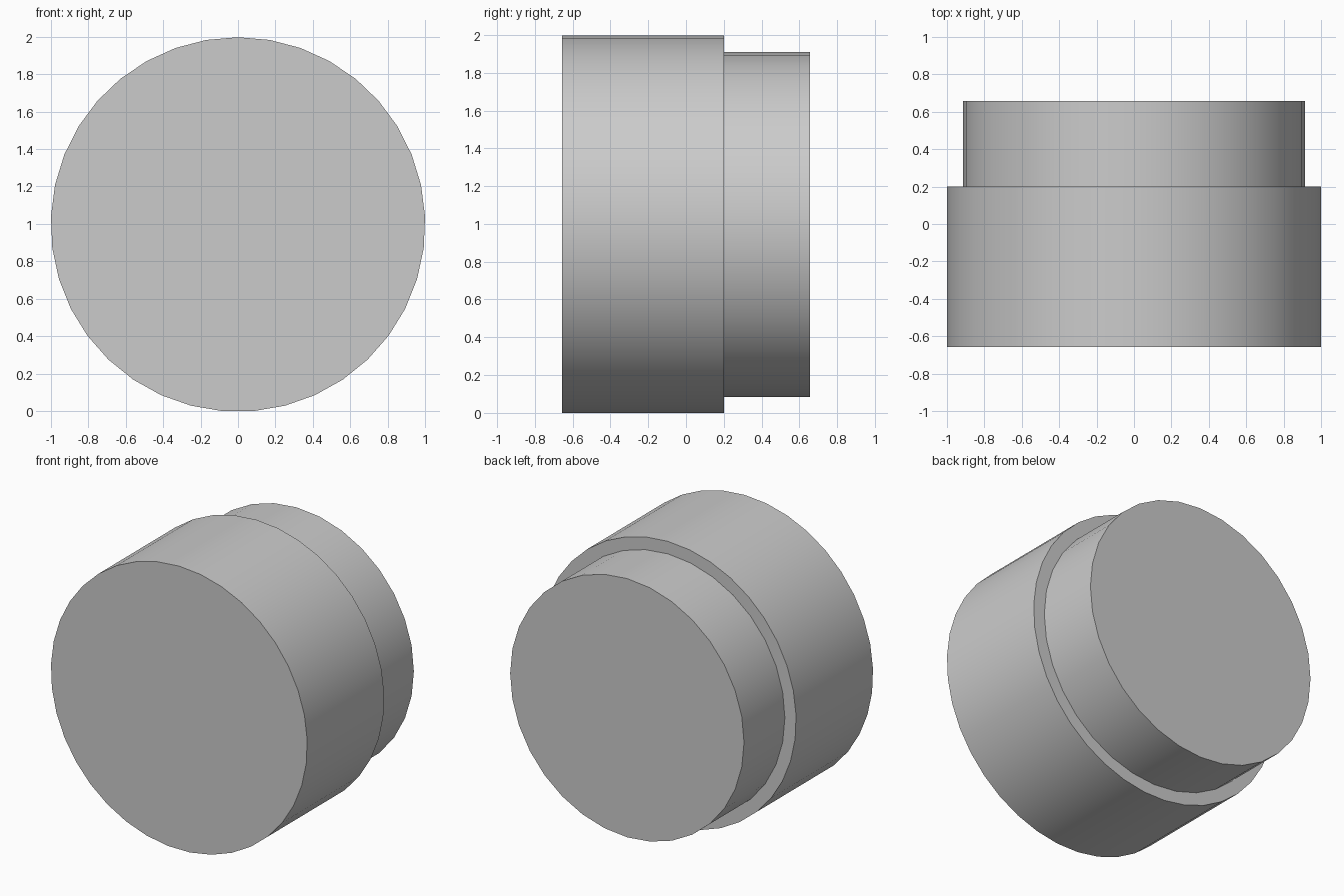
import bpy
import math

old = bpy.data.objects.get("Cube")
if old:
    bpy.data.objects.remove(old, do_unlink=True)

AXIS_Z = 0.997  # height of the shared horizontal axis

grey = bpy.data.materials.new("plain_grey")
grey.use_nodes = True
colour = (0.6, 0.6, 0.6, 1.0)
grey.diffuse_color = colour
grey.node_tree.nodes["Principled BSDF"].inputs["Base Color"].default_value = colour


def drum(name, radius, sides, front, back):
    """Capped cylinder lying along y, with a corner at its top."""
    bpy.ops.mesh.primitive_cylinder_add(
        vertices=sides, radius=radius, depth=back - front,
        location=(0, (front + back) / 2, AXIS_Z),
        rotation=(math.pi / 2, 0, 0))
    obj = bpy.context.object
    obj.name = name
    obj.data.materials.append(grey)
    bpy.ops.object.shade_smooth_by_angle(angle=math.radians(30))
    return obj


# Wide front drum, and the narrower drum set into its back
drum("front_drum", 1.001, 37, -0.657, 0.201)
drum("rear_drum", 0.913, 32, 0.15, 0.657)
